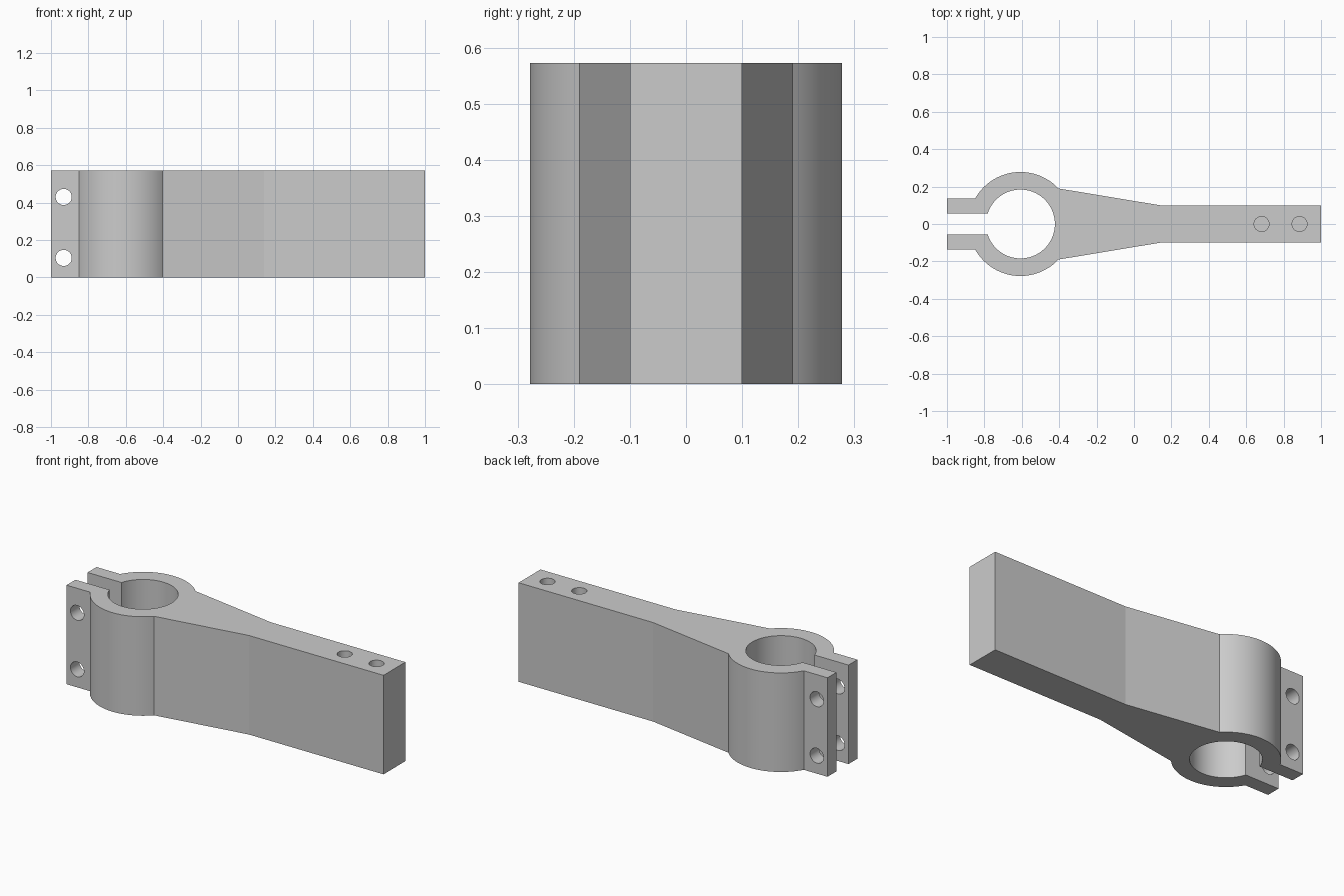
import bpy, bmesh, math
from mathutils import Matrix

if "Cube" in bpy.data.objects:
    bpy.data.objects.remove(bpy.data.objects["Cube"])

H = 0.572                      # height of the whole part
CX, R_OUT, R_IN = -0.607, 0.278, 0.184   # clamp ring
SLOT, EAR = 0.055, 0.137       # half widths of slot and ears
ARM = 0.10                     # half width of the straight arm
NECK = 0.19                    # half width where arm meets ring

grey = bpy.data.materials.new("plain grey")
grey.diffuse_color = (0.6, 0.6, 0.6, 1)
grey.use_nodes = True
grey.node_tree.nodes["Principled BSDF"].inputs["Base Color"].default_value = grey.diffuse_color


def arc(r, a0, a1, n):
    return [(CX + r * math.cos(a0 + (a1 - a0) * i / n),
             r * math.sin(a0 + (a1 - a0) * i / n)) for i in range(n + 1)]


def make_object(name, bm):
    bmesh.ops.recalc_face_normals(bm, faces=bm.faces)
    mesh = bpy.data.meshes.new(name)
    bm.to_mesh(mesh)
    bm.free()
    mesh.materials.append(grey)
    obj = bpy.data.objects.new(name, mesh)
    bpy.context.collection.objects.link(obj)
    return obj


# Clamp arm: upper half of the outline from arm end round to the bore, then mirrored
half = [(1.0, ARM), (0.14, ARM)]
half += arc(R_OUT, math.asin(NECK / R_OUT), math.pi - math.asin(EAR / R_OUT), 40)
half += [(-1.0, EAR), (-1.0, SLOT)]
half += arc(R_IN, math.pi - math.asin(SLOT / R_IN), 0, 48)
outline = half + [(x, -y) for x, y in reversed(half[:-1])]

bm = bmesh.new()
base = bm.faces.new([bm.verts.new((x, y, 0)) for x, y in outline])
top = bmesh.ops.extrude_face_region(bm, geom=[base])["geom"]
bmesh.ops.translate(bm, vec=(0, 0, H),
                    verts=[g for g in top if isinstance(g, bmesh.types.BMVert)])
clamp = make_object("clamp_arm", bm)

# Hole cutters: blind holes in the arm top, bolt holes through both ears
bm = bmesh.new()


def hole(r, depth, matrix):
    bmesh.ops.create_cone(bm, cap_ends=True, segments=64, radius1=r, radius2=r,
                          depth=depth, matrix=matrix)


for x in (0.682, 0.885):
    hole(0.04, 0.6, Matrix.Translation((x, 0, H)))
for z in (0.104, 0.43):
    hole(0.043, 0.6, Matrix.Translation((-0.932, 0, z)) @ Matrix.Rotation(math.pi / 2, 4, 'X'))
cutter = make_object("hole_cutter", bm)
cutter.hide_render = True

# Cut the holes and drop the cutter
bpy.context.view_layer.objects.active = clamp
clamp.select_set(True)
mod = clamp.modifiers.new("holes", 'BOOLEAN')
mod.operation, mod.solver, mod.object = 'DIFFERENCE', 'EXACT', cutter
bpy.ops.object.modifier_apply(modifier=mod.name)
bpy.data.objects.remove(cutter)

# Smooth the round walls, keep the bends and rims crisp
bpy.ops.object.shade_smooth_by_angle(angle=math.radians(8))
